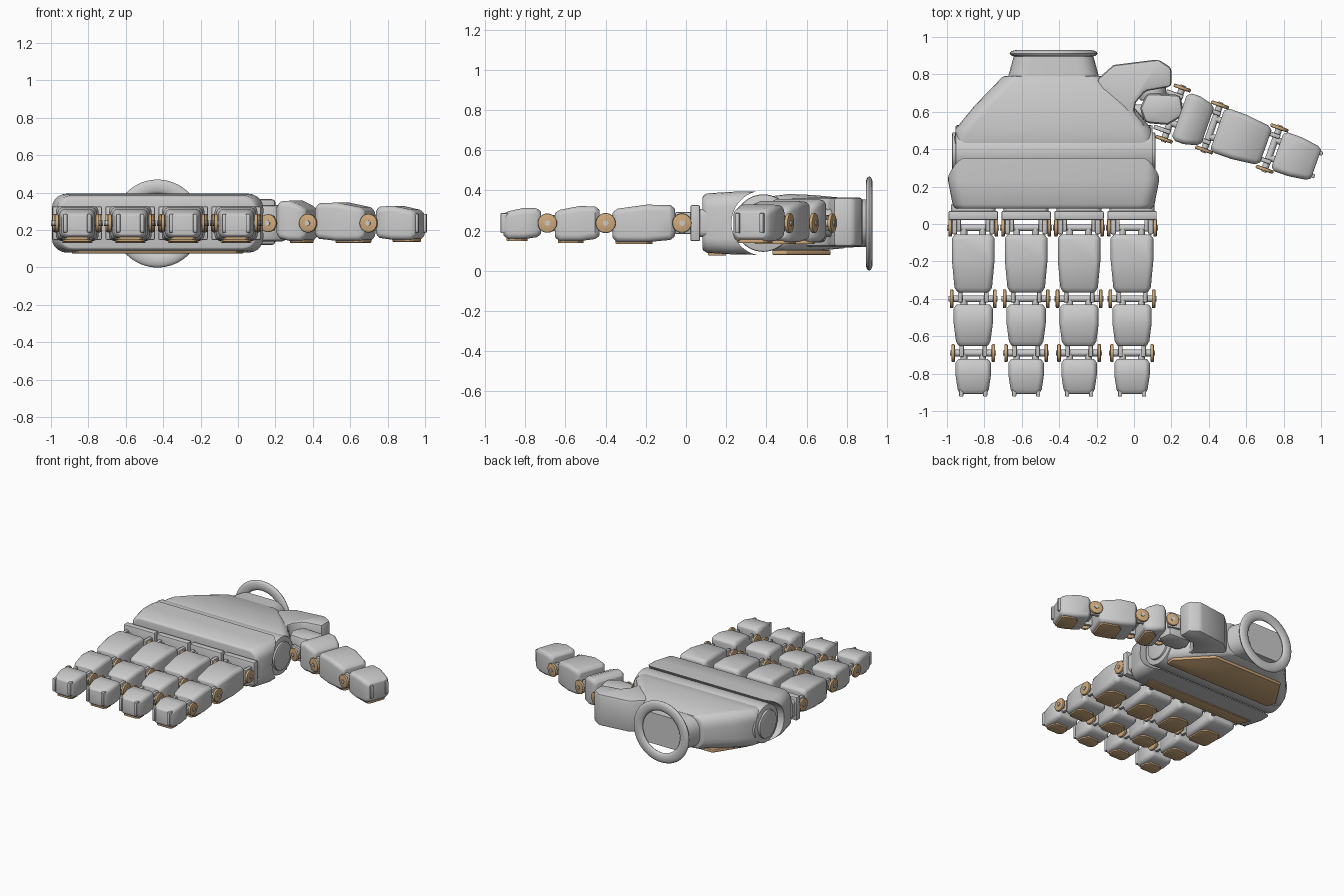
import bpy, bmesh
from math import radians, sin, cos, pi
from mathutils import Matrix, Vector

if "Cube" in bpy.data.objects:
    bpy.data.objects.remove(bpy.data.objects["Cube"])

bronze = bpy.data.materials.new("bronze")
bronze.diffuse_color = (0.62, 0.40, 0.20, 1)
bronze.use_nodes = True
bronze.node_tree.nodes["Principled BSDF"].inputs["Base Color"].default_value = bronze.diffuse_color


def finish(name, bm, M=Matrix(), mat=None, bev=0.0):
    """Bevel sharp edges, place and smooth a part."""
    bmesh.ops.recalc_face_normals(bm, faces=bm.faces)
    if bev:
        edges = [e for e in bm.edges if len(e.link_faces) == 2 and e.calc_face_angle() > radians(38)]
        bmesh.ops.bevel(bm, geom=edges, offset=bev, segments=2, profile=0.5, affect='EDGES')
    bm.transform(M)
    me = bpy.data.meshes.new(name)
    bm.to_mesh(me)
    bm.free()
    ob = bpy.data.objects.new(name, me)
    bpy.context.collection.objects.link(ob)
    if mat:
        me.materials.append(mat)
    return ob


def loft(name, secs, M=Matrix(), mat=None, bev=0.0):
    """Rounded-rectangle sections along local X: (x, half_width, z_low, z_high, radius)."""
    bm = bmesh.new()
    rings = []
    for x, hw, z0, z1, r in secs:
        ring = []
        for q, (sy, sz) in enumerate(((1, 1), (-1, 1), (-1, -1), (1, -1))):
            for k in range(6):
                a = (q + k / 5) * pi / 2
                cy = sy * (hw - r)
                cz = z1 - r if sz > 0 else z0 + r
                ring.append(bm.verts.new((x, cy + r * cos(a), cz + r * sin(a))))
        rings.append(ring)
    for a, b in zip(rings, rings[1:]):
        for i in range(24):
            j = (i + 1) % 24
            bm.faces.new((a[i], a[j], b[j], b[i]))
    bm.faces.new(rings[0])
    bm.faces.new(rings[-1])
    return finish(name, bm, M, mat, bev)


def prism(name, pts, z0, z1, M=Matrix(), mat=None, bev=0.0):
    bm = bmesh.new()
    f = bm.faces.new([bm.verts.new((x, y, z0)) for x, y in pts])
    g = bmesh.ops.extrude_face_region(bm, geom=[f])["geom"]
    for v in g:
        if isinstance(v, bmesh.types.BMVert):
            v.co.z = z1
    return finish(name, bm, M, mat, bev)


def box(name, lo, hi, M=Matrix(), bev=0.0):
    return prism(name, [(lo[0], lo[1]), (hi[0], lo[1]), (hi[0], hi[1]), (lo[0], hi[1])], lo[2], hi[2], M, None, bev)


def rod(name, a, b, r, M=Matrix(), mat=None, bev=0.0, n=32):
    a, b = Vector(a), Vector(b)
    bm = bmesh.new()
    R = (b - a).to_track_quat('Z', 'Y').to_matrix().to_4x4()
    bmesh.ops.create_cone(bm, cap_ends=True, segments=n, radius1=r, radius2=r, depth=(b - a).length,
                          matrix=Matrix.Translation((a + b) / 2) @ R)
    return finish(name, bm, M, mat, bev)


def joint(name, M, x, hw, r=0.048):
    """Axle, bronze end discs, pins and clevis lugs; hw is the outer half width."""
    rod(name + "_axle", (x, -hw + .01, 0), (x, hw - .01, 0), 0.018, M, n=16)
    for s in (-1, 1):
        rod(name + "_disc", (x, s * (hw - .022), 0), (x, s * (hw - .003), 0), r, M, bronze, 0.006)
        rod(name + "_pin", (x, s * (hw - .02), 0), (x, s * (hw + .003), 0), 0.014, M, n=12)
        box(name + "_rear_lug", (x - .075, s * (hw - .058) - .012, -.04), (x + .02, s * (hw - .058) + .012, .04), M, .006)
        rod(name + "_front_lug", (x, s * .05, 0), (x + .07, s * .05, 0), 0.018, M, n=12)


def segment(name, M, a, b, hw, low, high):
    """One armoured finger bone from a to b with a bronze pad underneath."""
    d = b - a
    loft(name, [(a, hw * .85, -low * .7, high * .78, .025),
                (a + .022, hw, -low * .88, high * .97, .03),
                (a + d * .45, hw, -low, high, .03),
                (b - .025, hw * .88, -low, high * .78, .03),
                (b, hw * .74, -low * .8, high * .6, .025)], M, None, 0.006)
    p, q, w = a + d * .36, b - .015, hw * .72
    prism(name + "_pad", [(p, -w * .6), (p + .03, -w), (q - .02, -w), (q, -w * .75), (q, w * .75),
                          (q - .02, w), (p + .03, w), (p, w * .6)], -low - .01, -low + .012, M, bronze, .004)


def tip(name, M, b, hw):
    for s in (-1, 1):
        box(name, (b - .03, s * hw - .011, -.05), (b + .015, s * hw + .011, .05), M, .005)


# fingers
for i in range(4):
    n = "finger_%d" % (i + 1)
    M = Matrix.Translation((-.435 + (i - 1.5) * .283, -.02, .237)) @ Matrix.Rotation(-pi / 2, 4, 'Z')
    loft(n + "_socket", [(-.125, .12, -.07, .07, .03), (-.085, .12, -.07, .07, .03)], M)
    box(n + "_bracket", (-.09, -.132, -.09), (-.042, .132, .09), M, .008)
    for s in (-1, 1):
        box(n + "_cheek", (-.06, s * .1 - .014, -.055), (.035, s * .1 + .014, .055), M, .008)
    joint(n + "_knuckle", M, 0, .136)
    segment(n + "_proximal", M, .035, .345, .114, .095, .092)
    joint(n + "_middle_joint", M, .38, .128, .05)
    segment(n + "_middle", M, .41, .632, .105, .09, .085)
    joint(n + "_end_joint", M, .67, .12)
    segment(n + "_distal", M, .702, .888, .095, .08, .076)
    tip(n + "_tip_bar", M, .888, .064)

# thumb
T = Matrix.Translation((.21, .59, .237)) @ Matrix.Rotation(radians(-19.5), 4, 'Z')
joint("thumb_base_joint", T, 0, .158)
segment("thumb_metacarpal", T, .035, .195, .135, .095, .12)
joint("thumb_middle_joint", T, .22, .14, .05)
segment("thumb_proximal", T, .25, .525, .125, .095, .11)
joint("thumb_end_joint", T, .56, .13, .05)
segment("thumb_distal", T, .59, .81, .11, .09, .092)
tip("thumb_tip_bar", T, .81, .064)
prism("thumb_barrel", [(.03, .62), (.07, .70), (.25, .69), (.265, .58), (.18, .53), (.06, .54)], .14, .335, bev=.025)
prism("thumb_bracket", [(-.2, .77), (-.11, .85), (.13, .88), (.2, .835), (.2, .735), (.06, .71), (.01, .65),
                        (0, .6), (.07, .52), (-.1, .52)], .12, .365, bev=.018)
rod("thumb_swivel", (.1, .66, .237), (.1, .78, .237), .07, bev=.008)
rod("thumb_side_pin", (-.05, .6, .237), (.08, .6, .237), .04)

# palm, running along +y from the knuckle hinge to the wrist
P = Matrix.Translation((-.43, 0, .237)) @ Matrix.Rotation(pi / 2, 4, 'Z')
loft("palm", [(.39, .528, -.13, .13, .06), (.46, .53, -.142, .138, .06), (.51, .522, -.145, .145, .08),
              (.63, .425, -.14, .14, .09), (.79, .27, -.125, .125, .09)], P, None, .008)
rod("palm_hinge", (-.955, .385, .237), (.1, .385, .237), .143, bev=.008, n=48)
rod("palm_hinge_cap", (-.972, .385, .237), (.114, .385, .237), .105, bev=.008, n=48)
prism("palm_pad", [(.43, -.49), (.5, -.5), (.72, -.29), (.72, .3), (.5, .44), (.43, .42)],
      -.158, -.135, P, bronze, .005)

# knuckle block with a round channel for the hinge
block = loft("knuckle_block", [(.083, .525, -.135, .135, .07), (.105, .54, -.148, .148, .075),
                               (.235, .565, -.156, .156, .075), (.362, .56, -.158, .158, .075)], P, None, .006)
cutter = rod("channel_cutter", (-1.2, .388, .237), (.4, .388, .237), .162, n=64)
cutter.hide_render = True
m = block.modifiers.new("channel", 'BOOLEAN')
m.operation = 'DIFFERENCE'
m.object = cutter
bpy.context.view_layer.objects.active = block
bpy.ops.object.modifier_apply(modifier="channel")
bpy.data.objects.remove(cutter)
prism("knuckle_pad", [(.11, -.42), (.2, -.46), (.2, .46), (.11, .42)], -.162, -.14, P, bronze, .004)

# wrist stem and flat ring
loft("wrist_stem", [(.78, .245, -.122, .122, .1), (.9, .212, -.118, .118, .1)], P)
bm = bmesh.new()
N, K = 64, 14
vs = [[bm.verts.new(((.197 + .038 * cos(2 * pi * k / K)) * cos(2 * pi * i / N), .0175 * sin(2 * pi * k / K),
                     (.197 + .038 * cos(2 * pi * k / K)) * sin(2 * pi * i / N))) for k in range(K)] for i in range(N)]
for i in range(N):
    for k in range(K):
        i2, k2 = (i + 1) % N, (k + 1) % K
        bm.faces.new((vs[i][k], vs[i2][k], vs[i2][k2], vs[i][k2]))
finish("wrist_ring", bm, Matrix.Translation((-.43, .912, .235)))

# smooth shading that keeps hard edges
for ob in bpy.data.objects:
    ob.select_set(True)
bpy.context.view_layer.objects.active = block
bpy.ops.object.shade_smooth_by_angle(angle=radians(35))
